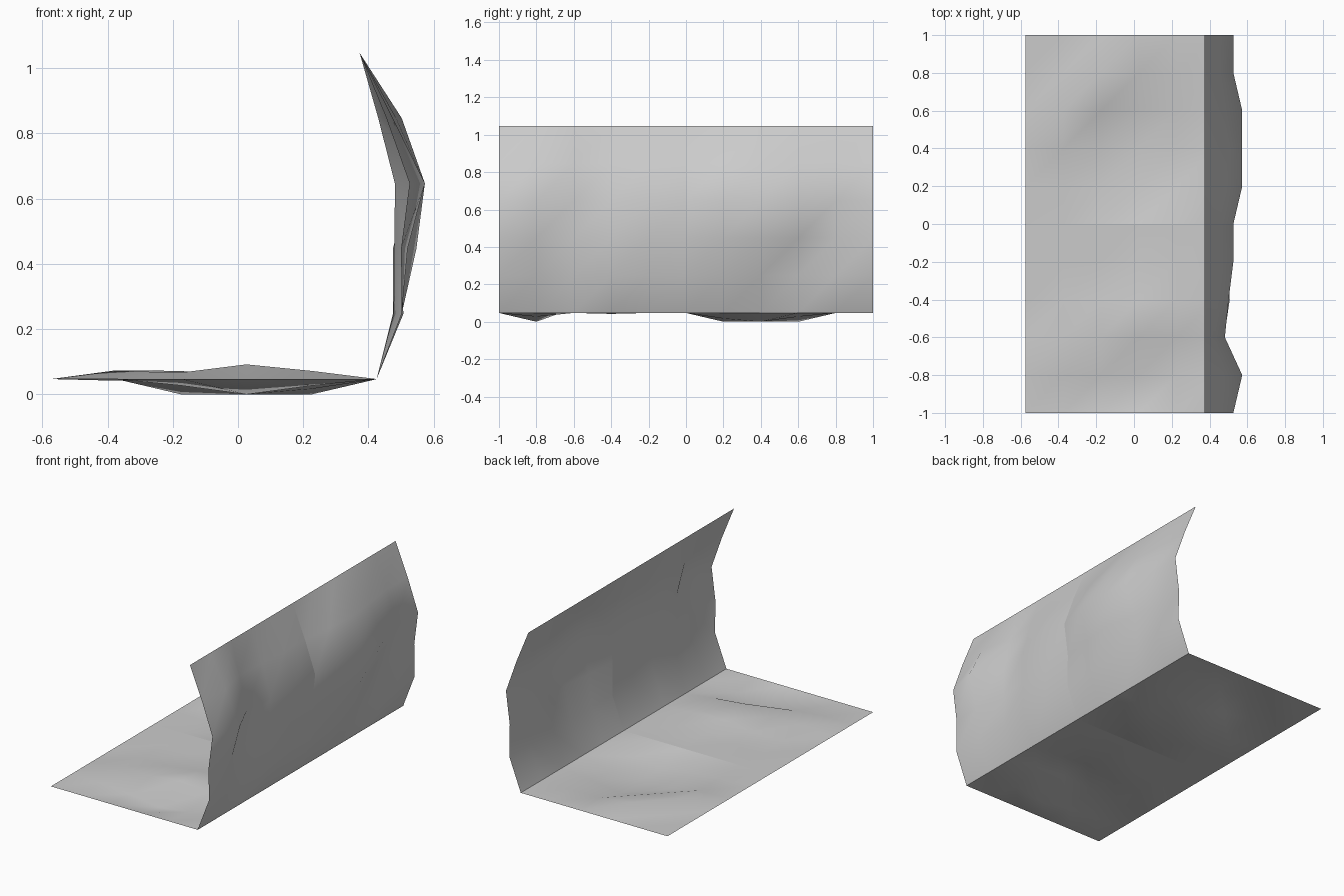
import bpy

if "Cube" in bpy.data.objects:
    bpy.data.objects.remove(bpy.data.objects["Cube"])

# Outward bulge of a panel: 4 inner rows (free edge/hinge direction) x 4 inner columns along y
FRONT_BULGE = [(0, -.025, .005, 0),
               (.02, -.02, 0, 0),
               (.047, -.045, -.025, 0),
               (.02, -.025, -.01, 0)]
BACK_BULGE = [(0, 0, -.027, 0),
              (.02, .047, 0, -.025),
              (.047, .047, .047, 0),
              (.03, .047, .02, 0)]
# x of the bowed wall at each height step
WALL_X = [.425, .502, .50, .526, .455, .373]


def bulge(table, row, col):
    return table[row - 1][col - 1] if 0 < row < 5 and 0 < col < 5 else 0


def floor_point(row, y, out):
    return (-.574 + .2 * row, y, .047 - out)


def wall_point(row, y, out):
    return (WALL_X[row] + out, y, .047 + .2 * row)


def panel(name, y0, table, point):
    """5 x 5 grid of diagonally split squares, smooth shaded."""
    verts = [point(r, y0 + .2 * c, bulge(table, r, c))
             for r in range(6) for c in range(6)]
    faces = []
    for r in range(5):
        for c in range(5):
            i = r * 6 + c
            faces += [(i, i + 6, i + 7), (i, i + 7, i + 1)]
    mesh = bpy.data.meshes.new(name)
    mesh.from_pydata(verts, [], faces)
    mesh.polygons.foreach_set("use_smooth", [True] * len(faces))
    ob = bpy.data.objects.new(name, mesh)
    bpy.context.collection.objects.link(ob)


# Each sheet is made of two panels meeting in a seam at y = 0
for side, y0, table in (("front", -1, FRONT_BULGE), ("back", 0, BACK_BULGE)):
    panel("floor_" + side, y0, table, floor_point)
    panel("wall_" + side, y0, table, wall_point)
